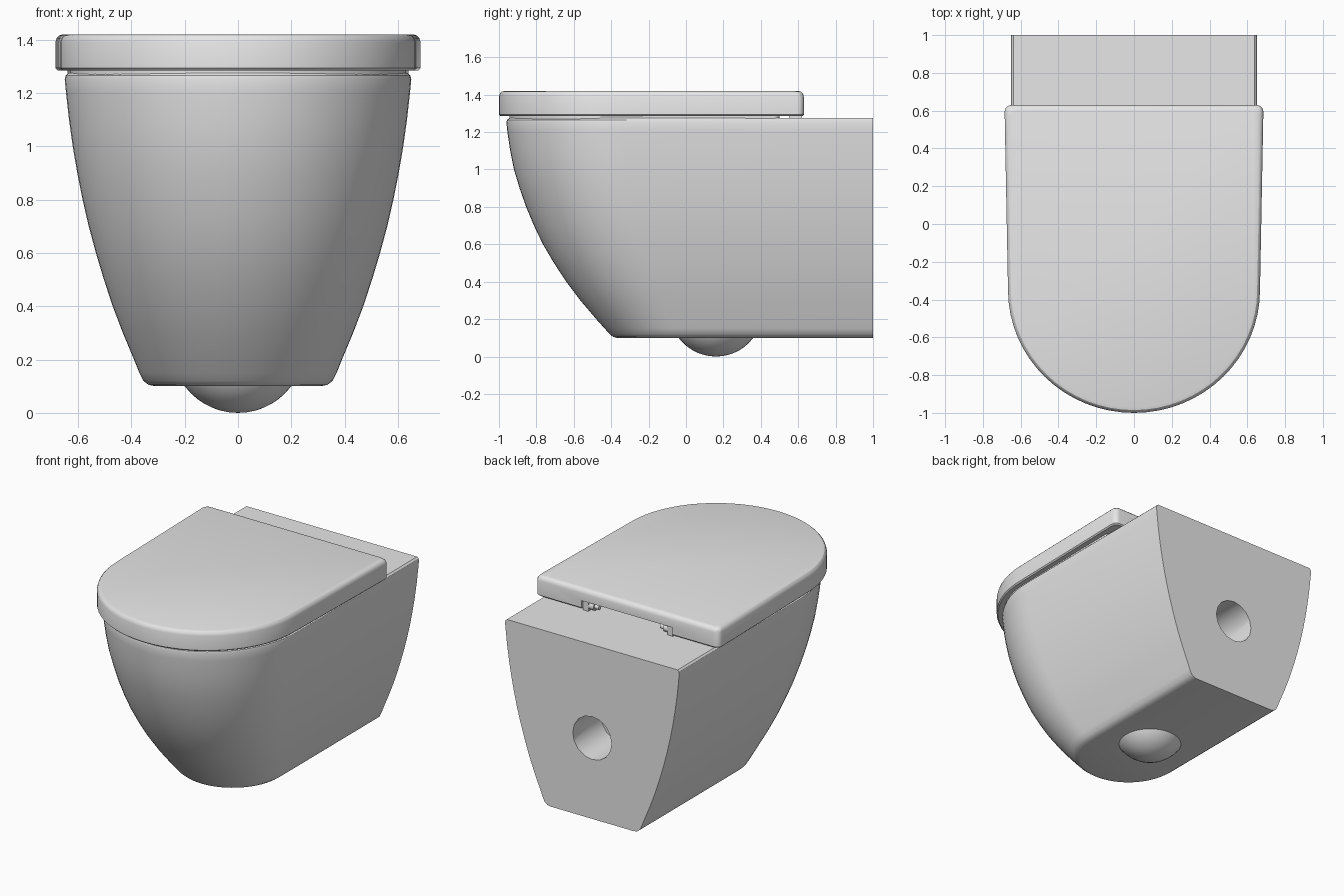
import bpy
import bmesh
from math import cos, sin, pi

cube = bpy.data.objects.get("Cube")
if cube:
    bpy.data.objects.remove(cube, do_unlink=True)

COLOUR = (0.8, 0.8, 0.8, 1.0)
ceramic = bpy.data.materials.new("white_ceramic")
ceramic.use_nodes = True
ceramic.diffuse_color = COLOUR
ceramic.node_tree.nodes["Principled BSDF"].inputs["Base Color"].default_value = COLOUR


def finish(name, bm):
    """Turn a bmesh into a smooth shaded object."""
    bmesh.ops.recalc_face_normals(bm, faces=bm.faces)
    mesh = bpy.data.meshes.new(name)
    bm.to_mesh(mesh)
    bm.free()
    mesh.materials.append(ceramic)
    obj = bpy.data.objects.new(name, mesh)
    bpy.context.collection.objects.link(obj)
    smooth(obj)
    return obj


def smooth(obj):
    bpy.ops.object.select_all(action="DESELECT")
    obj.select_set(True)
    bpy.context.view_layer.objects.active = obj
    bpy.ops.object.shade_smooth_by_angle(angle=pi / 6)


def d_outline(z, front_w, back_w, front_y, mid_y, back_y, corner=0.0, steps=32):
    """Round-fronted, straight-backed outline at height z."""
    pts = []
    for i in range(steps + 1):
        a = pi + pi * i / steps
        pts.append((front_w * cos(a), mid_y + (mid_y - front_y) * sin(a), z))
    if corner:
        for side, start in ((1, 0), (-1, pi / 2)):
            for i in range(5):
                a = start + pi / 2 * i / 4
                pts.append((side * (back_w - corner) + corner * cos(a),
                            back_y - corner + corner * sin(a), z))
    else:
        pts += [(back_w, back_y, z), (-back_w, back_y, z)]
    return pts


def loft(name, rings):
    """Skin a stack of outlines and cap both ends."""
    bm = bmesh.new()
    loops = [[bm.verts.new(p) for p in ring] for ring in rings]
    for low, high in zip(loops, loops[1:]):
        for i in range(len(low)):
            j = (i + 1) % len(low)
            bm.faces.new((low[i], low[j], high[j], high[i]))
    bm.faces.new(loops[0])
    bm.faces.new(loops[-1])
    return finish(name, bm)


def box(name, centre, size):
    bm = bmesh.new()
    bmesh.ops.create_cube(bm, size=1)
    bmesh.ops.scale(bm, vec=size, verts=bm.verts)
    bmesh.ops.translate(bm, vec=centre, verts=bm.verts)
    return finish(name, bm)


def cylinder(name, centre, radius, length, axis, sides):
    bpy.ops.mesh.primitive_cylinder_add(
        vertices=sides, radius=radius, depth=length, location=centre,
        rotation=(pi / 2, 0, 0) if axis == "Y" else (0, pi / 2, 0))
    obj = bpy.context.object
    obj.name = name
    obj.data.materials.append(ceramic)
    smooth(obj)
    return obj


def cut(target, cutter):
    """Subtract the cutter, then remove it."""
    cutter.hide_render = True
    mod = target.modifiers.new("cut", "BOOLEAN")
    mod.operation = "DIFFERENCE"
    mod.solver = "EXACT"
    mod.object = cutter
    bpy.context.view_layer.objects.active = target
    bpy.ops.object.modifier_apply(modifier=mod.name)
    bpy.data.objects.remove(cutter, do_unlink=True)
    smooth(target)


# Bowl body: height, half width, front reach
profile = [
    (0.10, 0.31, 0.37), (0.105, 0.335, 0.39), (0.12, 0.355, 0.408),
    (0.15, 0.37, 0.435), (0.2, 0.39, 0.48), (0.3, 0.432, 0.565),
    (0.4, 0.47, 0.64), (0.5, 0.503, 0.706), (0.6, 0.533, 0.765),
    (0.7, 0.56, 0.813), (0.8, 0.583, 0.855), (0.9, 0.603, 0.89),
    (1.0, 0.62, 0.92), (1.1, 0.634, 0.94), (1.2, 0.645, 0.955),
    (1.25, 0.65, 0.96), (1.265, 0.647, 0.957), (1.275, 0.637, 0.945),
]
body = loft("bowl_body", [d_outline(z, w, w, -f, w - f, 1.0)
                          for z, w, f in profile])

# Outlet hole in the back
cut(body, cylinder("outlet_cutter", (0, 1.0, 0.645), 0.145, 0.6, "Y", 16))

# Domed trap bulge under the body
bpy.ops.mesh.primitive_uv_sphere_add(segments=32, ring_count=24, radius=0.25,
                                     location=(0, 0.16, 0.25))
bulge = bpy.context.object
bulge.name = "trap_bulge"
bulge.data.materials.append(ceramic)
smooth(bulge)

# Seat just inside the lid edge
loft("seat", [d_outline(z, 0.63, 0.64, -0.945, -0.35, 0.5, 0.03)
              for z in (1.27, 1.3)])

# Lid: height and inset of each outline
lid = loft("lid", [
    d_outline(z, 0.667 - s, 0.685 - s, s - 1.0, -0.35, 0.63 - s, 0.035)
    for z, s in ((1.285, 0.008), (1.293, 0), (1.39, 0), (1.406, 0.005),
                 (1.416, 0.015), (1.42, 0.03))])

# Hinge recess under the back of the lid
cut(lid, box("recess_cutter", (0, 0.6, 1.29), (0.68, 0.16, 0.1)))

# Hinges
for side, label in ((1, "left"), (-1, "right")):
    box(label + "_hinge_block", (side * 0.315, 0.585, 1.305), (0.04, 0.07, 0.06))
    cylinder(label + "_hinge_collar", (side * 0.28, 0.59, 1.307),
             0.027, 0.04, "X", 16)
    cylinder(label + "_hinge_pin", (side * 0.25, 0.59, 1.307),
             0.016, 0.04, "X", 16)
